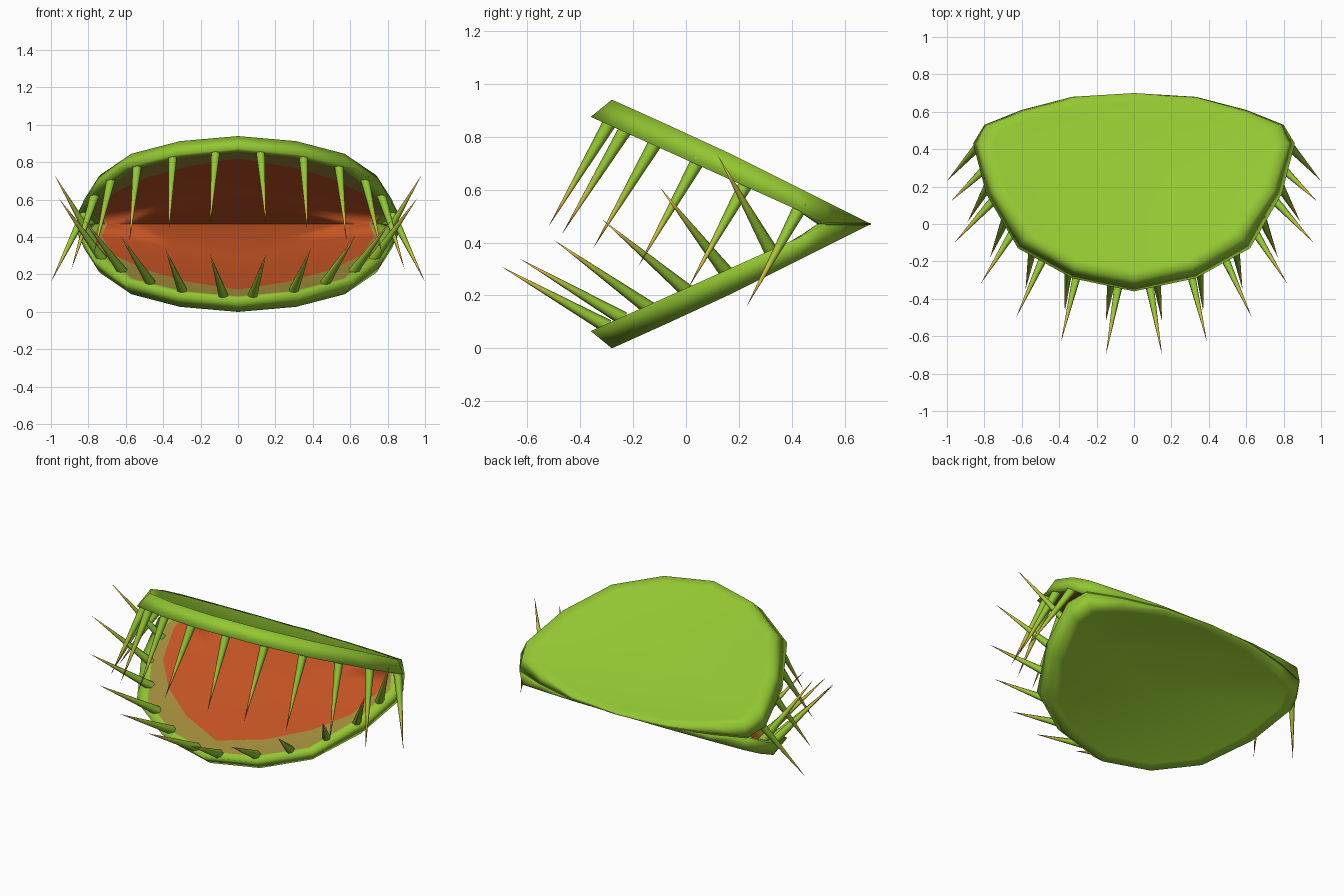
import bpy, bmesh, math
from mathutils import Vector

if "Cube" in bpy.data.objects:
    bpy.data.objects.remove(bpy.data.objects["Cube"])


def mat(name, rgb):
    m = bpy.data.materials.new(name)
    lin = [((c / 255 + 0.055) / 1.055) ** 2.4 for c in rgb]
    m.diffuse_color = (*lin, 1)
    m.use_nodes = True
    m.node_tree.nodes["Principled BSDF"].inputs["Base Color"].default_value = m.diffuse_color
    return m


GREEN = mat("leaf green", (147, 199, 50))
TAN = mat("olive tan", (160, 138, 58))
ORANGE = mat("inner orange", (196, 83, 35))
LIME = mat("yellow green", (168, 194, 54))
GOLD = mat("olive yellow", (196, 190, 62))
YELLOW = mat("spine tip yellow", (222, 188, 70))

MID = 0.47      # height of the hinge, also the mirror plane of both lobes
CY = 0.2        # lobe centre in y

# Half outlines from the front middle round to the hinge middle
INNER = [(0, -.36), (.33, -.29), (.62, -.13), (.79, .16), (.86, .43),
         (.80, .53), (.60, .61), (.33, .68), (0, .70)]
OUTER = [(0, -.28), (.31, -.22), (.57, -.07), (.74, .18), (.82, .43),
         (.78, .53), (.59, .605), (.33, .672), (0, .695)]
PATCH = [(0, -.22), (.28, -.12), (.50, .02), (.66, .19), (.73, .40),
         (.70, .51), (.52, .59), (.29, .65), (0, .67)]


def full(half):
    return half + [(-x, y) for x, y in half[-2:0:-1]]


def inner_z(y, s):
    # both lobes overlap a hair at the hinge so that it stays closed
    if y > .5:
        return MID - .003
    return max(MID - .003, .713 - .45 * y + .025 * (1 - s * s) * min(1, (.5 - y) / .3))


def outer_z(y, s):
    return min(.814 - .45 * y, MID + .5 * (.70 - y)) - .045 * (1 - s * s)


def new_object(name, bm, mats, angle):
    bmesh.ops.recalc_face_normals(bm, faces=bm.faces)
    me = bpy.data.meshes.new(name)
    bm.to_mesh(me)
    bm.free()
    for m in mats:
        me.materials.append(m)
    ob = bpy.data.objects.new(name, me)
    bpy.context.collection.objects.link(ob)
    bpy.ops.object.select_all(action='DESELECT')
    ob.select_set(True)
    bpy.context.view_layer.objects.active = ob
    bpy.ops.object.shade_smooth_by_angle(angle=math.radians(angle))
    return ob


def make_lobe(name, sign):
    """Thick D-shaped leaf, dished on both faces, made from nested rings."""
    bm = bmesh.new()

    def vert(x, y, z):
        return bm.verts.new((x, y, MID + sign * (z - MID)))

    def ring(half, scale, zf, s):
        pts = [(x * scale, CY + (y - CY) * scale) for x, y in full(half)]
        return [vert(x, y, zf(y, s)) for x, y in pts]

    # (outline, scale, height rule, dish position, material of band to next ring)
    spec = [(OUTER, .45, outer_z, .45, 0), (OUTER, .75, outer_z, .75, 0),
            (OUTER, .92, outer_z, .92, 0), (OUTER, 1, outer_z, 1, 0),
            (INNER, 1, inner_z, 1, 0), (INNER, .91, inner_z, .91, 1),
            (PATCH, 1, inner_z, .8, 2), (PATCH, .5, inner_z, .4, 2)]
    rings = [ring(*s[:4]) for s in spec]
    n = len(rings[0])
    for a, b, s in zip(rings, rings[1:], spec):
        for i in range(n):
            j = (i + 1) % n
            bm.faces.new((a[i], a[j], b[j], b[i])).material_index = s[4]
    # close both centres
    for r, zf, m in ((rings[0], outer_z, 0), (rings[-1], inner_z, 2)):
        c = vert(0, CY, zf(CY, 0))
        for i in range(n):
            bm.faces.new((r[i], r[(i + 1) % n], c)).material_index = m
    return new_object(name, bm, (GREEN, TAN, ORANGE), 150)


def add_spine(bm, base, tip, radius=.027, sides=6):
    """Tapered spine whose colour changes toward the point."""
    base, tip = Vector(base), Vector(tip)
    d = (tip - base).normalized()
    base = base - d * .015
    u = d.cross(Vector((1, 0, 0))).normalized()
    w = d.cross(u)
    rings = []
    for t in (0, .42, .58, .75):
        c = base.lerp(tip, t)
        rings.append([bm.verts.new(c + radius * (1 - t) *
                      (u * math.cos(k * math.tau / sides) + w * math.sin(k * math.tau / sides)))
                      for k in range(sides)])
    bm.faces.new(rings[0])
    point = bm.verts.new(tip)
    for k in range(sides):
        j = (k + 1) % sides
        for m in range(3):
            a, b = rings[m], rings[m + 1]
            bm.faces.new((a[k], a[j], b[j], b[k])).material_index = m
        bm.faces.new((rings[3][k], rings[3][j], point)).material_index = 3


def make_spines(name, pairs):
    bm = bmesh.new()
    for b, t in pairs:
        for s in (1, -1):
            add_spine(bm, (s * b[0], b[1], b[2]), (s * t[0], t[1], t[2]))
    return new_object(name, bm, (GREEN, LIME, GOLD, YELLOW), 65)


# The two leaf lobes
make_lobe("upper_lobe", 1)
make_lobe("lower_lobe", -1)

# Spines: base and tip, right half (mirrored to the left)
make_spines("upper_spines", [
    ((.12, -.29, .85), (.15, -.52, .46)), ((.35, -.23, .825), (.37, -.47, .43)),
    ((.54, -.12, .77), (.58, -.35, .38)), ((.68, .04, .70), (.77, -.18, .31)),
    ((.77, .22, .61), (.89, .01, .23)), ((.82, .43, .53), (1.0, .23, .16))])
make_spines("lower_spines", [
    ((.08, -.31, .09), (.15, -.70, .31)), ((.30, -.25, .12), (.39, -.63, .34)),
    ((.47, -.15, .16), (.63, -.50, .41)), ((.62, .00, .22), (.82, -.32, .49)),
    ((.73, .15, .29), (.96, -.10, .61)), ((.77, .32, .37), (.98, .12, .73))])
